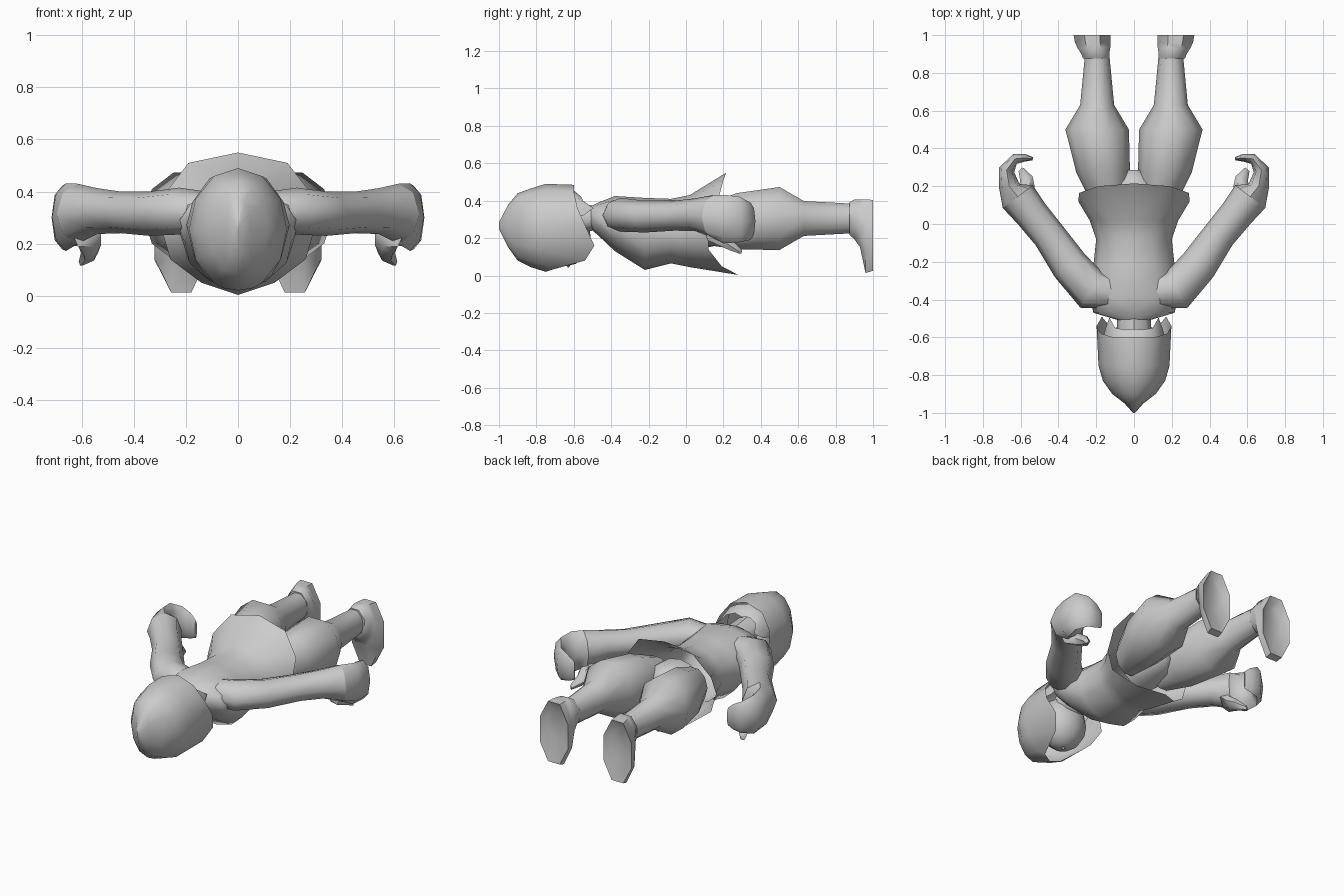
import bpy, bmesh, math
from mathutils import Vector

if "Cube" in bpy.data.objects:
    bpy.data.objects.remove(bpy.data.objects["Cube"])


def finish(name, bm, mirror=True):
    bmesh.ops.recalc_face_normals(bm, faces=bm.faces)
    mesh = bpy.data.meshes.new(name)
    bm.to_mesh(mesh)
    bm.free()
    ob = bpy.data.objects.new(name, mesh)
    bpy.context.collection.objects.link(ob)
    if mirror:
        m = ob.modifiers.new("mirror", 'MIRROR')
        m.use_clip = True
        m.merge_threshold = 0.001
    bpy.ops.object.select_all(action='DESELECT')
    ob.select_set(True)
    bpy.context.view_layer.objects.active = ob
    bpy.ops.object.shade_smooth_by_angle(angle=math.radians(58))
    return ob


def loft(name, rings, closed=True, caps=(True, True)):
    bm = bmesh.new()
    rows = [[bm.verts.new(p) for p in r] for r in rings]
    n = len(rows[0])
    for a, b in zip(rows, rows[1:]):
        for i in range(n if closed else n - 1):
            j = (i + 1) % n
            bm.faces.new((a[i], a[j], b[j], b[i]))
    for row, cap in ((rows[0], caps[0]), (rows[-1], caps[1])):
        if cap:
            bm.faces.new(row)
    return finish(name, bm)


def half(y, rx, top, bottom):
    # right half of an upright oval, from the back (top) to the front (bottom)
    c, r = (top + bottom) / 2, (top - bottom) / 2
    return [(abs(rx * math.sin(math.pi * i / 6)) if 0 < i < 6 else 0, y,
             c + r * math.cos(math.pi * i / 6)) for i in range(7)]


def ring(x, y, z, w, h, heading, n=8, phase=0.0):
    # full oval facing along a heading in the ground plane
    a = math.radians(heading)
    side = Vector((math.sin(a), -math.cos(a), 0))
    angles = [2 * math.pi * (i + phase) / n for i in range(n)]
    return [Vector((x, y, z)) + side * w * math.cos(t) + Vector((0, 0, h * math.sin(t)))
            for t in angles]


# tunic with flared, pointed hem
hem = [(0, .215, .55), (.19, .20, .51), (.29, .165, .38), (.295, .12, .26),
       (.26, .12, .14), (.14, .19, .05), (0, .28, .003)]
loft("tunic", [half(-.55, .02, .34, .28), half(-.51, .08, .37, .25),
               half(-.47, .215, .39, .215), half(-.38, .235, .425, .13),
               half(-.22, .215, .415, .03), half(-.08, .20, .41, .065),
               half(.02, .235, .43, .045), hem],
     closed=False, caps=(True, False))

# hood wrapping the head, open towards the face
rim = [(0, -.60, .485), (.11, -.60, .45), (.175, -.58, .36), (.198, -.54, .27),
       (.17, -.49, .16), (.13, -.54, .08), (.06, -.72, .03)]
loft("hood", [half(-1, .005, .285, .25), half(-.95, .05, .38, .15),
              half(-.90, .115, .44, .08), half(-.83, .165, .465, .045),
              half(-.75, .188, .49, .02), rim],
     closed=False, caps=(True, False))

# face and nose
bm = bmesh.new()
bmesh.ops.create_uvsphere(bm, u_segments=12, v_segments=8, radius=1)
for v in bm.verts:
    v.co = Vector((v.co.x * .145, v.co.y * .13 - .64, v.co.z * .16 + .21))
finish("face", bm, False)
bm = bmesh.new()
bmesh.ops.create_cone(bm, segments=5, radius1=.025, radius2=.004, depth=.06, cap_ends=True)
for v in bm.verts:
    v.co = Vector((v.co.x, v.co.y - .63, .06 - v.co.z * .6))
finish("nose", bm, False)

# neck and zigzag fringe of hair
loft("neck", [ring(0, -.62, .30, .09, .09, 90), ring(0, -.46, .31, .09, .06, 90)])
fringe = [(0, -.555, .41), (.05, -.56, .42), (.10, -.55, .40),
          (.13, -.495, .36), (.15, -.55, .32)]
loft("hair_fringe", [half(-.64, .16, .46, .14)[:5],
                     [(0, -.60, .455), (.05, -.60, .45), (.11, -.60, .43),
                      (.15, -.60, .37), (.165, -.60, .31)], fringe],
     closed=False, caps=(False, False))

# arms ending in curled mitten hands
arm = [(.12, -.36, .32, .09, .08, 10), (.225, -.35, .325, .11, .09, 32),
       (.34, -.22, .315, .10, .085, 52), (.45, -.06, .32, .088, .08, 54),
       (.54, .05, .325, .09, .088, 53), (.615, .145, .315, .10, .115, 53)]
loft("arms", [ring(*r) for r in arm], caps=(True, False))
hand = [(.615, .145, .315, .10, .115, 53), (.66, .20, .302, .055, .13, 78),
        (.675, .285, .30, .042, .122, 105), (.63, .345, .29, .028, .10, 160),
        (.575, .35, .28, .02, .08, 190), (.535, .345, .27, .008, .055, 195)]
loft("hands", [ring(*r) for r in hand], caps=(False, True))
thumb = [(.585, .12, .25, .06, .07, 75), (.57, .19, .195, .045, .045, 80),
         (.57, .24, .165, .035, .035, 70), (.60, .29, .13, .015, .015, 50)]
loft("thumbs", [ring(*r, 6) for r in thumb])

# hips joining the legs under the tunic
loft("hips", [half(.06, .15, .38, .14), half(.22, .12, .40, .17), half(.285, .04, .35, .22)],
     closed=False, caps=(False, True))

# legs
leg = [(.13, .10, .27, .09, .11, 90), (.163, .27, .29, .142, .158, 90),
       (.195, .50, .305, .168, .177, 90), (.195, .63, .305, .09, .098, 90),
       (.195, .89, .305, .065, .083, 90)]
loft("legs", [ring(*r, 10) for r in leg])

# feet with toes turned towards the ground and a hollow sole
foot = [(.20, .875, .305, .076, .094, 90), (.205, .90, .30, .08, .115, 90),
        (.212, .93, .28, .093, .138, 90), (.218, .96, .21, .102, .213, 90),
        (.222, 1.0, .215, .106, .205, 90), (.222, .975, .26, .06, .10, 90)]
loft("feet", [ring(*r, 8, .5) for r in foot])
